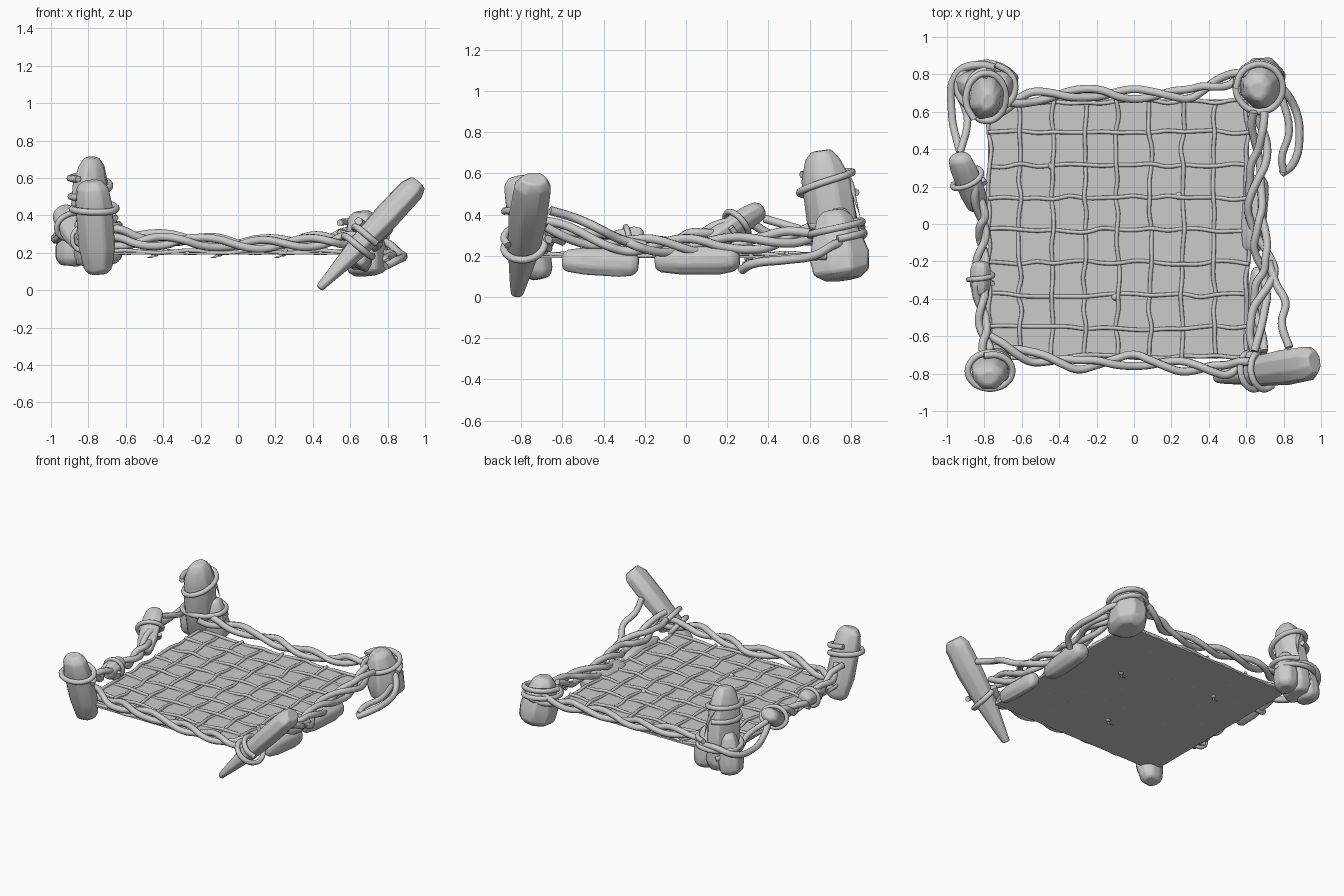
import bpy, bmesh, math, random
from mathutils import Vector as V

if "Cube" in bpy.data.objects:
    bpy.data.objects.remove(bpy.data.objects["Cube"])

random.seed(7)
LEFT, RIGHT, FRONT, BACK, FLOOR = -0.78, 0.615, -0.72, 0.665, 0.2


def stone(name, p0, p1, hint, w, d, scales, sides=8):
    """Irregular boulder lofted along p0-p1; w is the half size along hint, d across it."""
    p0, p1 = V(p0), V(p1)
    axis = (p1 - p0).normalized()
    u = V(hint)
    u = (u - axis * u.dot(axis)).normalized()
    v = axis.cross(u)
    ring_shape = [random.uniform(0.9, 1.08) for _ in range(sides)]
    bm = bmesh.new()
    rings = []
    for i, (t, s) in enumerate(scales):
        ring = []
        for k in range(sides):
            a = 2 * math.pi * (k + 0.5) / sides
            r = ring_shape[k] * s * random.uniform(0.96, 1.04)
            tt = t + random.uniform(-0.02, 0.02) * (0 < i < len(scales) - 1)
            ring.append(bm.verts.new(p0.lerp(p1, tt) + u * math.cos(a) * w * r
                                     + v * math.sin(a) * d * r))
        rings.append(ring)
    for a, b in zip(rings, rings[1:]):
        for k in range(sides):
            bm.faces.new((a[k], a[(k + 1) % sides], b[(k + 1) % sides], b[k]))
    bm.faces.new(rings[0][::-1])
    bm.faces.new(rings[-1])
    bmesh.ops.recalc_face_normals(bm, faces=bm.faces)
    me = bpy.data.meshes.new(name)
    bm.to_mesh(me)
    bm.free()
    ob = bpy.data.objects.new(name, me)
    bpy.context.collection.objects.link(ob)
    bev = ob.modifiers.new("worn_edges", 'BEVEL')
    bev.width, bev.segments, bev.limit_method = 0.012, 2, 'ANGLE'
    bev.angle_limit = math.radians(25)
    bpy.ops.object.select_all(action='DESELECT')
    ob.select_set(True)
    bpy.context.view_layer.objects.active = ob
    bpy.ops.object.shade_smooth_by_angle(angle=math.radians(35))
    return ob


def rope(name, pts, r=0.022, taper=False, res=5):
    cu = bpy.data.curves.new(name, 'CURVE')
    cu.dimensions = '3D'
    cu.bevel_depth, cu.bevel_resolution, cu.resolution_u = r, 2, res
    cu.use_fill_caps = True
    sp = cu.splines.new('BEZIER')
    sp.bezier_points.add(len(pts) - 1)
    for i, (b, p) in enumerate(zip(sp.bezier_points, pts)):
        b.co = p
        b.handle_left_type = b.handle_right_type = 'AUTO'
        b.radius = 1 - 0.95 * i / (len(pts) - 1) if taper else 1
    ob = bpy.data.objects.new(name, cu)
    bpy.context.collection.objects.link(ob)
    return ob


def twisted(name, path, across, amp=0.032, strands=2, turns=3, r=0.022):
    """Strands winding round one another along a path."""
    path, across, n = [V(p) for p in path], V(across), 18
    for s in range(strands):
        pts = []
        for i in range(n + 1):
            f = i / n * (len(path) - 1)
            k = min(int(f), len(path) - 2)
            a = 2 * math.pi * (turns * i / n + s / strands)
            p = path[k].lerp(path[k + 1], f - k)
            pts.append(p + across * math.cos(a) * amp * random.uniform(0.7, 1.1)
                       + V((0, 0, math.sin(a) * amp * 0.8)))
        rope(f"{name}_{s + 1}", pts, r)


def wrap(name, c, axis, hint, w, d, turns=1.3, rise=0.06, start=0, r=0.018):
    """Rope coil lashed round a stone."""
    c, axis, u = V(c), V(axis).normalized(), V(hint)
    u = (u - axis * u.dot(axis)).normalized()
    v = axis.cross(u)
    n = int(turns * 10)
    rope(name, [c + u * math.cos(start + i * 0.628) * w + v * math.sin(start + i * 0.628) * d
                + axis * (i / n - 0.5) * rise for i in range(n + 1)], r)


# Floor mat
bpy.ops.mesh.primitive_cube_add(size=1, location=((LEFT + RIGHT) / 2, (FRONT + BACK) / 2, FLOOR - 0.004))
mat = bpy.context.object
mat.name = "floor_mat"
mat.scale = (RIGHT - LEFT, BACK - FRONT, 0.012)

# Woven net cords over and under the mat
STEP = 0.174
xs = [-0.77] + [-0.61 + STEP * i for i in range(7)] + [0.605]
ys = [-0.71] + [-0.555 + STEP * i for i in range(7)] + [0.655]


def cord(i, fixed, lo, hi, flip):
    pts = []
    for k in range(17):
        s = lo + (hi - lo) * k / 16
        o = fixed + random.uniform(-0.011, 0.011)
        z = FLOOR + 0.006 + 0.007 * math.cos(math.pi * (k / 2 + i)) * flip
        pts.append((o, s, z) if flip > 0 else (s, o, z))
    rope(f"net_cord_{'long' if flip > 0 else 'cross'}_{i}", pts, 0.011, res=3)


for i, x in enumerate(xs):
    cord(i, x, FRONT, BACK, 1)
for i, y in enumerate(ys):
    cord(i, y, LEFT, RIGHT, -1)
for i, (x, y) in enumerate([(-0.44, 0.31), (0.24, 0.15), (-0.1, -0.39)]):
    bpy.ops.mesh.primitive_uv_sphere_add(segments=12, ring_count=8, radius=0.021, location=(x, y, FLOOR))
    bpy.context.object.name = f"net_knot_{i + 1}"
    bpy.ops.object.shade_smooth()
    rope(f"net_knot_tail_{i + 1}", [(x, y, 0.21), (x - 0.02, y - 0.02, 0.18), (x - 0.05, y - 0.01, 0.175)], 0.012, True)

# Stones round the edge
SLAB = [(0, 0.55), (0.06, 0.8), (0.3, 1), (0.75, 1), (0.93, 0.85), (1, 0.5)]
BOULDER = [(0, 0.6), (0.1, 0.92), (0.35, 1), (0.65, 0.82), (0.9, 0.6), (1, 0.35)]
SPIKE = [(0, 0.3), (0.08, 0.42), (0.4, 0.85), (0.7, 1), (0.93, 0.95), (1, 0.65)]
X, Y = (1, 0, 0), (0, 1, 0)
stone("front_right_slab", (0.435, -0.82, 0.01), (0.965, -0.735, 0.575), Y, 0.1, 0.075, SPIKE)
stone("front_left_slab", (-0.745, -0.7, 0.09), (-0.78, -0.82, 0.585), X, 0.108, 0.085, SLAB)
stone("back_left_tall_stone", (-0.81, 0.74, 0.14), (-0.78, 0.655, 0.71), Y, 0.125, 0.1,
      [(0, 0.7), (0.1, 0.95), (0.4, 1), (0.75, 0.95), (0.93, 0.7), (1, 0.4)])
stone("back_left_low_stone", (-0.7, 0.76, 0.14), (-0.71, 0.74, 0.43), X, 0.09, 0.1, BOULDER)
stone("back_left_outer_stone", (-0.9, 0.74, 0.13), (-0.87, 0.74, 0.42), X, 0.09, 0.11, BOULDER)
stone("back_right_stone", (0.7, 0.76, 0.085), (0.66, 0.715, 0.42), X, 0.13, 0.15, BOULDER)
stone("left_stone", (-0.83, 0.08, 0.24), (-0.94, 0.37, 0.43), X, 0.075, 0.06, SLAB)
stone("left_small_stone", (-0.82, -0.38, 0.26), (-0.82, -0.2, 0.29), X, 0.06, 0.06, SLAB)
stone("right_stone", (0.63, -0.15, 0.175), (0.66, 0.26, 0.18), X, 0.075, 0.072, SLAB)
stone("right_low_stone", (0.65, -0.6, 0.18), (0.67, -0.23, 0.16), X, 0.055, 0.07, SLAB)

# Twisted ropes along each side
twisted("front_rope", [(-0.77, -0.63, 0.27), (-0.55, -0.71, 0.25), (-0.3, -0.75, 0.27), (0, -0.73, 0.24),
                       (0.25, -0.76, 0.25), (0.5, -0.78, 0.26), (0.68, -0.69, 0.28)], Y, 0.03)
twisted("back_rope", [(-0.74, 0.61, 0.32), (-0.55, 0.68, 0.29), (-0.25, 0.70, 0.27), (0, 0.69, 0.25),
                      (0.3, 0.70, 0.26), (0.5, 0.77, 0.28), (0.68, 0.84, 0.31)], Y, 0.03)
twisted("right_rope", [(0.66, 0.6, 0.31), (0.68, 0.4, 0.27), (0.64, 0.15, 0.25), (0.67, -0.05, 0.25),
                       (0.71, -0.25, 0.25), (0.66, -0.45, 0.28), (0.66, -0.68, 0.34)], X, 0.042, 3, 2)
twisted("left_rope", [(-0.88, 0.25, 0.36), (-0.81, 0.05, 0.3), (-0.81, -0.1, 0.25), (-0.83, -0.3, 0.29),
                      (-0.81, -0.5, 0.29), (-0.79, -0.68, 0.36)], X, 0.025, 2, 3)

# Loose loops
rope("front_right_loose_rope", [(0.72, -0.2, 0.25), (0.76, -0.32, 0.28), (0.81, -0.42, 0.33), (0.79, -0.53, 0.38), (0.83, -0.66, 0.42)])
rope("back_right_loop", [(0.66, 0.86, 0.24), (0.78, 0.74, 0.26), (0.86, 0.62, 0.2), (0.885, 0.48, 0.18), (0.85, 0.32, 0.16),
                         (0.79, 0.27, 0.13)])
rope("back_right_inner_loop", [(0.79, 0.68, 0.2), (0.83, 0.5, 0.19), (0.79, 0.35, 0.17), (0.8, 0.28, 0.15)], 0.02)
rope("back_left_loop", [(-0.7, 0.82, 0.32), (-0.84, 0.85, 0.34), (-0.95, 0.8, 0.3), (-0.975, 0.6, 0.27), (-0.94, 0.42, 0.3), (-0.9, 0.3, 0.37)])
rope("back_left_inner_loop", [(-0.83, 0.84, 0.25), (-0.92, 0.72, 0.28), (-0.89, 0.55, 0.33), (-0.93, 0.38, 0.38)], 0.02)
rope("hanging_rope_tail", [(-0.8, 0.77, 0.6), (-0.77, 0.8, 0.55), (-0.75, 0.82, 0.48), (-0.74, 0.845, 0.39)], 0.02, True)

# Coils lashing the stones
wrap("front_right_coil", (0.66, -0.785, 0.25), (1, 0, 0.9), Y, 0.098, 0.09, 1.6, 0.12)
wrap("front_left_coil", (-0.77, -0.785, 0.43), (0.1, -0.2, 1), X, 0.118, 0.095, 1.3, 0.07)
wrap("back_left_coil", (-0.79, 0.68, 0.55), (-0.05, -0.2, 1), Y, 0.135, 0.105, 1.4, 0.14)
wrap("back_left_low_coil", (-0.79, 0.73, 0.33), (0, 0, 1), X, 0.155, 0.13, 1.2, 0.06)
wrap("back_right_coil", (0.67, 0.73, 0.32), (0, -0.15, 1), X, 0.125, 0.13, 1.5, 0.08)
wrap("left_coil", (-0.89, 0.23, 0.345), (-0.35, 1, 0.6), X, 0.085, 0.07, 1.2, 0.08, r=0.015)
wrap("left_small_coil", (-0.82, -0.29, 0.275), (0, 1, 0.1), X, 0.065, 0.065, 1.3, 0.06, r=0.014)
